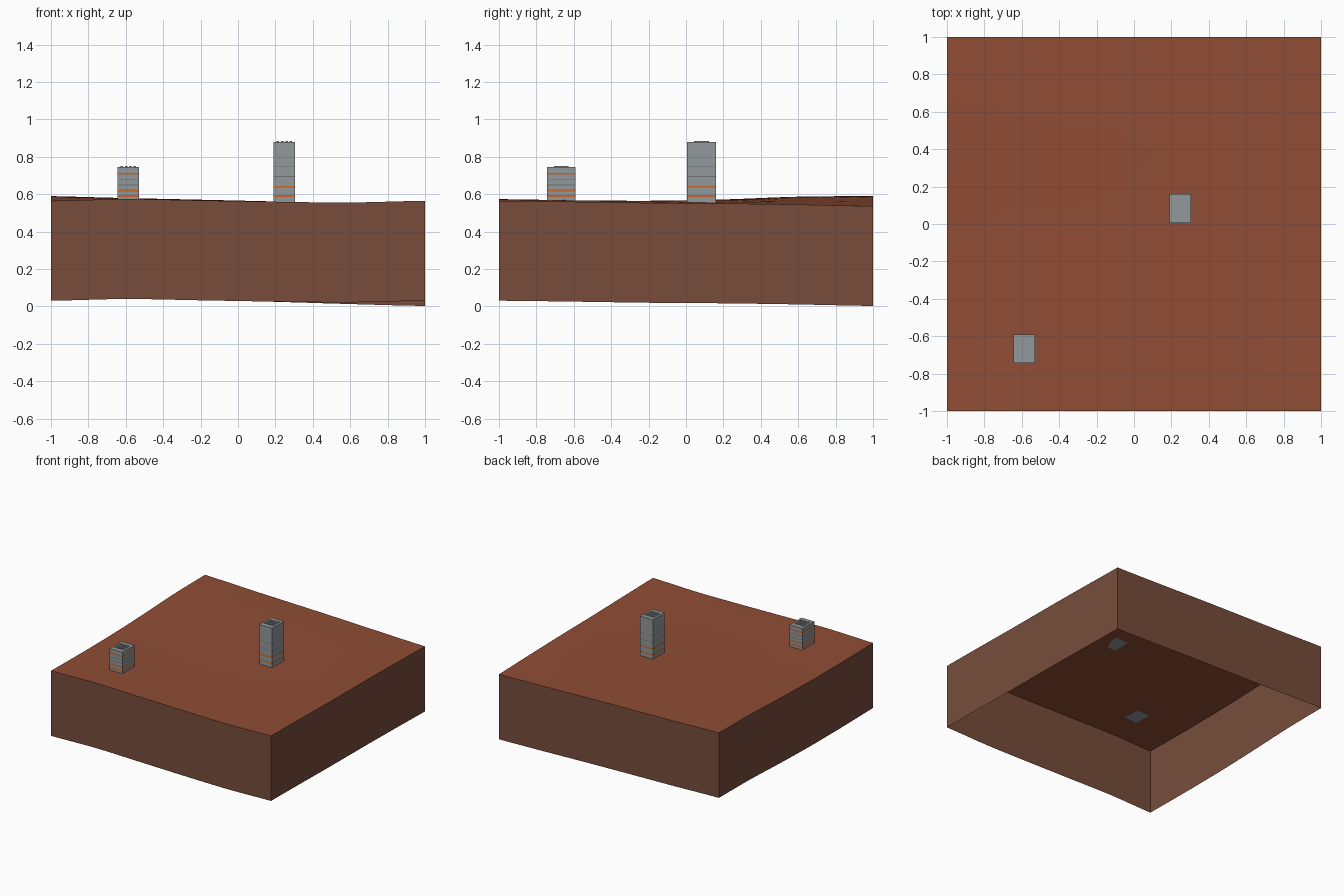
import bpy, bmesh

cube = bpy.data.objects.get("Cube")
if cube:
    bpy.data.objects.remove(cube, do_unlink=True)


def material(name, rgb):
    m = bpy.data.materials.new(name)
    m.use_nodes = True
    m.diffuse_color = (*rgb, 1)
    bsdf = next(n for n in m.node_tree.nodes if n.type == 'BSDF_PRINCIPLED')
    bsdf.inputs["Base Color"].default_value = (*rgb, 1)
    return m


SOIL = material("red soil", (0.28, 0.075, 0.036))
CLIFF = material("brown cliff", (0.185, 0.073, 0.044))
CONCRETE = material("grey concrete", (0.29, 0.315, 0.325))
SEAM = material("dark grey seam", (0.16, 0.172, 0.178))
ORANGE = material("orange trim", (0.6, 0.13, 0.02))


def finish(name, bm, mats, smooth=False):
    mesh = bpy.data.meshes.new(name)
    bm.to_mesh(mesh)
    bm.free()
    for m in mats:
        mesh.materials.append(m)
    for p in mesh.polygons:
        p.use_smooth = smooth
    obj = bpy.data.objects.new(name, mesh)
    bpy.context.collection.objects.link(obj)
    return obj


# Heights of the land along its four borders, evenly spaced
FRONT = [.565, .574, .567, .56, .556, .565]
BACK = [.59, .578, .569, .559, .547, .537]
LEFT = [.565, .561, .562, .572, .587, .59]
RIGHT = [.565, .56, .554, .551, .545, .537]
DEPTH = 0.534
N = 20


def along(heights, t):
    """Smooth (Catmull-Rom) reading of a border profile."""
    last = len(heights) - 1
    i = min(int(t * last), last - 1)
    f = t * last - i
    a, b, c, d = (heights[max(0, min(last, i + k))] for k in (-1, 0, 1, 2))
    return b + f * (c - a + f * (2*a - 5*b + 4*c - d + f * (3*(b - c) + d - a))) / 2


def land(u, v):
    """Height of the land blended from its borders."""
    sides = (1-v) * along(FRONT, u) + v * along(BACK, u)
    sides += (1-u) * along(LEFT, v) + u * along(RIGHT, v)
    corners = (1-v) * ((1-u) * FRONT[0] + u * FRONT[-1])
    corners += v * ((1-u) * BACK[0] + u * BACK[-1])
    return sides - corners


def point(u, v, drop=0):
    return (2*u - 1, 2*v - 1, land(u, v) - drop)


# Gently rolling ground
bm = bmesh.new()
grid = [[bm.verts.new(point(i/N, j/N)) for i in range(N + 1)] for j in range(N + 1)]
for j in range(N):
    for i in range(N):
        bm.faces.new((grid[j][i], grid[j][i+1], grid[j+1][i+1], grid[j+1][i]))
finish("ground", bm, [SOIL], True)

# Cliff skirt, open underneath
steps = [k / N for k in range(N)]
border = ([(t, 0) for t in steps] + [(1, t) for t in steps]
          + [(1-t, 1) for t in steps] + [(0, 1-t) for t in steps])
bm = bmesh.new()
upper = [bm.verts.new(point(u, v)) for u, v in border]
lower = [bm.verts.new(point(u, v, DEPTH)) for u, v in border]
for k in range(len(border)):
    n = (k + 1) % len(border)
    bm.faces.new((lower[k], lower[n], upper[n], upper[k]))
finish("cliff", bm, [CLIFF])


def tower(name, cx, cy, base, top, trims, seams):
    """Box tower whose walls are cut into coloured horizontal bands."""
    hx, hy = 0.058, 0.077
    bands = sorted([(z, .005, 2) for z in trims] + [(z, .002, 1) for z in seams])
    levels = [(base, 0)]
    for z, half, colour in bands:
        levels += [(z - half, colour), (z + half, 0)]
    levels.append((top, 0))
    bm = bmesh.new()
    rings = [[bm.verts.new((cx + sx*hx, cy + sy*hy, z))
              for sx, sy in ((-1, -1), (1, -1), (1, 1), (-1, 1))] for z, _ in levels]
    for k in range(len(rings) - 1):
        for c in range(4):
            n = (c + 1) % 4
            face = bm.faces.new((rings[k][c], rings[k][n], rings[k+1][n], rings[k+1][c]))
            face.material_index = levels[k][1]
    bm.faces.new(rings[0][::-1])
    bm.faces.new(rings[-1])
    finish(name, bm, [CONCRETE, SEAM, ORANGE])

    # Four low roof ridges
    for k in range(4):
        bm = bmesh.new()
        bmesh.ops.create_cube(bm, size=1)
        bmesh.ops.scale(bm, vec=(.013, .08, .006), verts=bm.verts)
        bmesh.ops.translate(bm, vec=(cx + (k - 1.5) * .023, cy, top + .002), verts=bm.verts)
        finish(f"{name}_roof_ridge_{k + 1}", bm, [CONCRETE])


tower("short_tower", -.587, -.667, .564, .745, (.59, .62, .71), (.65, .68))
tower("tall_tower", .248, .083, .555, .88, (.59, .64), (.695, .75))
